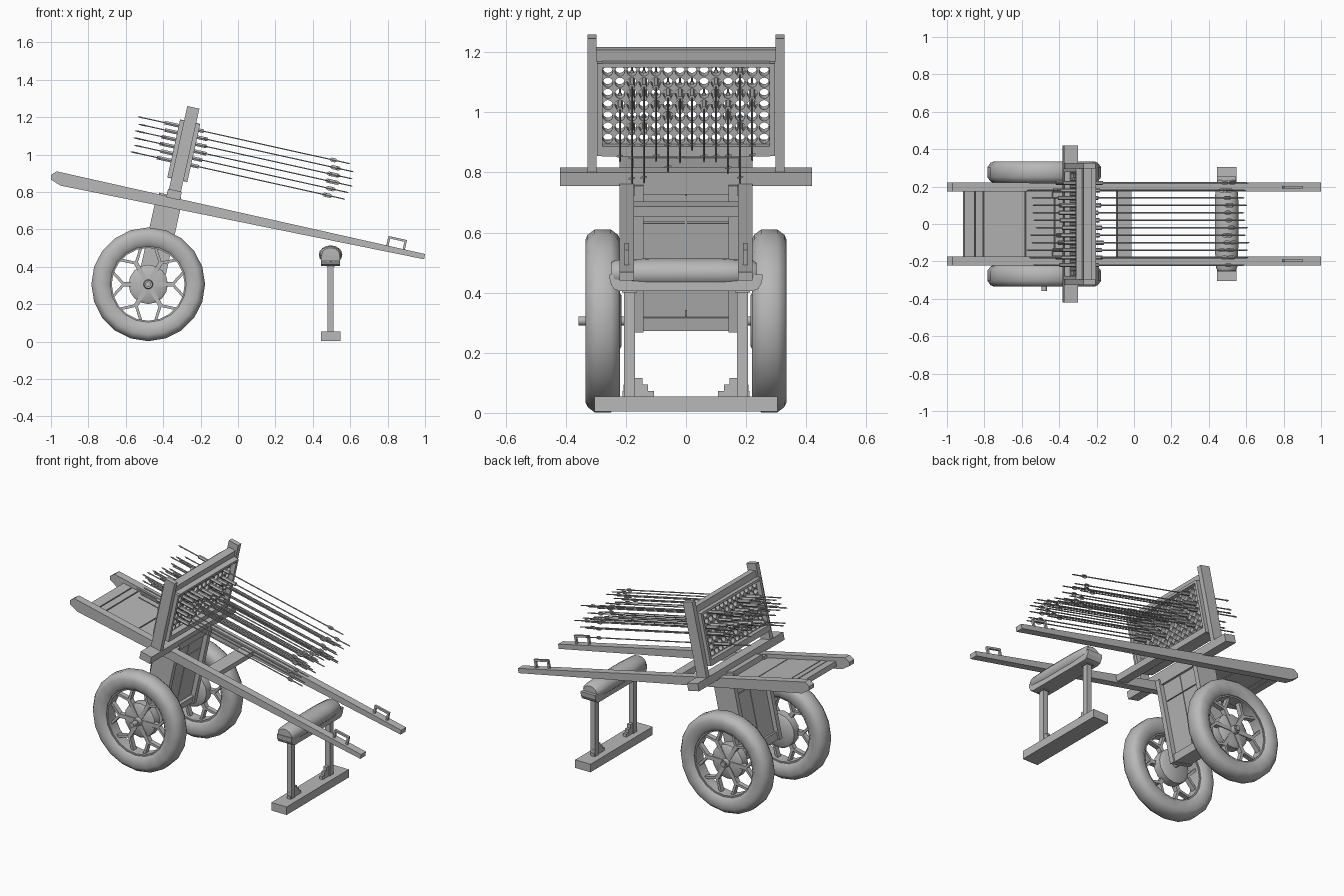
import bpy, bmesh, random
from math import sin, cos, pi, radians
from mathutils import Matrix, Vector

if "Cube" in bpy.data.objects:
    bpy.data.objects.remove(bpy.data.objects["Cube"])
random.seed(4)

grey = bpy.data.materials.new("weathered grey")
grey.use_nodes = True
colour = (0.48, 0.48, 0.48, 1)
grey.diffuse_color = colour
grey.node_tree.nodes["Principled BSDF"].inputs["Base Color"].default_value = colour

TILT = Matrix.Rotation(radians(12.5), 4, 'Y')
RACK = Matrix.Translation((-0.342, 0, 0.786)) @ TILT   # tilted frame of rack and column
LEVEL = Matrix.Identity(4)


def finish(name, bm, frame=LEVEL, smooth=False):
    bmesh.ops.recalc_face_normals(bm, faces=bm.faces)
    mesh = bpy.data.meshes.new(name)
    bm.to_mesh(mesh)
    bm.free()
    mesh.materials.append(grey)
    obj = bpy.data.objects.new(name, mesh)
    bpy.context.collection.objects.link(obj)
    obj.matrix_world = frame
    if smooth:
        bpy.ops.object.select_all(action='DESELECT')
        obj.select_set(True)
        bpy.context.view_layer.objects.active = obj
        bpy.ops.object.shade_smooth_by_angle(angle=radians(40))
    return obj


def add_box(bm, centre, size, turn=LEVEL):
    m = Matrix.Translation(centre) @ turn @ Matrix.Diagonal((*size, 1))
    bmesh.ops.create_cube(bm, size=1, matrix=m)


def box(name, centre, size, frame=LEVEL):
    bm = bmesh.new()
    add_box(bm, centre, size)
    return finish(name, bm, frame)


def add_prism(bm, outline, depth):
    # Sweeps a closed outline of 3D points along the depth vector
    a = [bm.verts.new(p) for p in outline]
    b = [bm.verts.new(Vector(p) + Vector(depth)) for p in outline]
    bm.faces.new(a)
    bm.faces.new(b)
    for i in range(len(a)):
        j = (i + 1) % len(a)
        bm.faces.new((a[i], a[j], b[j], b[i]))


def add_lathe(bm, profile, sides, place, closed=False):
    # Profile holds (distance along axis, radius); place maps (along, p, q) to a point
    rings = [[bm.verts.new(place(d, r * cos(2 * pi * k / sides), r * sin(2 * pi * k / sides)))
              for k in range(sides)] for d, r in profile]
    pairs = list(zip(rings, rings[1:]))
    if closed:
        pairs.append((rings[-1], rings[0]))
    else:
        bm.faces.new(rings[0])
        bm.faces.new(rings[-1])
    for a, b in pairs:
        for k in range(sides):
            n = (k + 1) % sides
            bm.faces.new((a[k], a[n], b[n], b[k]))


# Long shafts with staple handles
for side, s in (("left", 1), ("right", -1)):
    bm = bmesh.new()
    outline = [(-1, .89), (-.97, .91), (1, .468), (.995, .44), (-.95, .834), (-1, .866)]
    add_prism(bm, [(x, s * .197 - .024, z) for x, z in outline], (0, .048, 0))
    finish(side + "_shaft", bm)
    bm = bmesh.new()
    for x in (-.045, .045):
        add_box(bm, (x, 0, .02), (.012, .014, .06))
    add_box(bm, (0, 0, .05), (.102, .014, .012))
    finish(side + "_handle", bm, Matrix.Translation((.842, s * .197, .499)) @ TILT)

# Planked bed and cross members
bed = Matrix.Translation((-.64, 0, .797)) @ TILT
bm = bmesh.new()
edges = (-.28, -.218, -.172, .058, .28)
for a, b in zip(edges, edges[1:]):
    add_box(bm, ((a + b) / 2, 0, 0), (b - a - .006, .346, .03))
finish("bed_planks", bm, bed)
box("cross_brace", (0, 0, 0), (.075, .35, .036), Matrix.Translation((-.055, 0, .678)) @ TILT)
box("rack_crossbar", (0, 0, 0), (.075, .84, .046), RACK)

# Column under the bed
for side, s in (("left", 1), ("right", -1)):
    box(side + "_column_board", (-.02, s * .157, -.27), (.14, .03, .5), RACK)
bm = bmesh.new()
for u, h in ((-.1, .1), (-.315, .32)):
    for s in (-1, 1):
        add_box(bm, (-.02, s * .073, u), (.085, .142, h))
for u in (-.03, -.495):
    add_box(bm, (-.02, 0, u), (.12, .29, .045))
finish("column_panels", bm, RACK)

# Rack posts, rails and panel frame
for side, s in (("left", 1), ("right", -1)):
    box(side + "_rack_post", (0, s * .312, .235), (.066, .03, .485), RACK)
    box(side + "_panel_stile", (0, s * .287, .24), (.11, .018, .315), RACK)
box("rack_top_rail", (0, 0, .417), (.045, .6, .04), RACK)
for name, u, h in (("panel_bottom_rail", .098, .034), ("panel_top_rail", .392, .014)):
    box(name, (0, 0, u), (.11, .56, h), RACK)

# Perforated panel: one square cell with a round hole, repeated
PITCH_Y, PITCH_U, ROWS, COLS = .04, .0382, 7, 14
bm = bmesh.new()
for row in range(ROWS):
    for col in range(COLS):
        y, u = (col - 6.5) * PITCH_Y, .25 + (row - 3) * PITCH_U
        loops = []
        for v, inner in ((-.025, 0), (-.025, 1), (.025, 1), (.025, 0)):
            ring = []
            for k in range(16):
                c, d = cos(k * pi / 8), sin(k * pi / 8)
                m = max(abs(c), abs(d)) * 2
                p = (.0165 * c, .0165 * d) if inner else (PITCH_Y * c / m, PITCH_U * d / m)
                ring.append(bm.verts.new((v, y + p[0], u + p[1])))
            loops.append(ring)
        for a, b in zip(loops, loops[1:]):
            for k in range(16):
                n = (k + 1) % 16
                bm.faces.new((a[k], a[n], b[n], b[k]))
bmesh.ops.remove_doubles(bm, verts=bm.verts, dist=.0005)
finish("perforated_panel", bm, RACK)

# Arrows with charge tubes and crossed fletching
ARROW = [(-.26, .002), (-.245, .005), (-.23, .0035), (-.115, .0035), (-.115, .011), (.1, .011),
         (.1, .0035), (.89, .0035), (.9, .002)]
CHANCE = (.2, .5, .65, .6, .35, .12)
bm = bmesh.new()
for row, chance in enumerate(CHANCE):
    for col in range(1, COLS - 1):
        if random.random() > chance:
            continue
        y, u = (col - 6.5) * PITCH_Y, .25 + (row - 2) * PITCH_U
        slip = random.uniform(-.02, .025)
        add_lathe(bm, ARROW, 6, lambda d, p, q: (d + slip, y + p, u + q))
        for size in ((.011, .0015), (.0015, .011)):
            outline = [(d + slip + .81, y + size[0] * w, u + size[1] * w)
                       for d, w in ((-.025, 0), (-.01, 1), (.01, 1), (.025, 0), (.01, -1), (-.01, -1))]
            bm.faces.new([bm.verts.new(p) for p in outline])
finish("arrows", bm, RACK)

# Wheels: tyre, rim, forked spokes and hub
TYRE = [(-.058, .225), (-.058, .27), (-.05, .287), (-.027, .304), (.027, .304), (.05, .287),
        (.058, .27), (.058, .225), (.04, .203), (-.04, .203)]
RIM = [(-.035, .195), (-.035, .208), (.035, .208), (.035, .195)]
HUB = [(-.062, .085), (-.05, .105), (.0, .105), (.01, .09), (.012, .026), (.04, .022)]


def add_spoke(bm, a, b, width):
    a, b = Vector((a[0], 0, a[1])), Vector((b[0], 0, b[1]))
    d = b - a
    turn = d.to_track_quat('X', 'Z').to_matrix().to_4x4()
    add_box(bm, (a + b) / 2, (d.length, .03, width), turn)


def polar(r, angle):
    return r * cos(angle), r * sin(angle)


for side, s in (("left", 1), ("right", -1)):
    frame = Matrix.Translation((-.48, s * .277, .306))
    place = lambda d, p, q: (p, s * d, q)
    bm = bmesh.new()
    add_lathe(bm, TYRE, 20, place, closed=True)
    finish(side + "_tyre", bm, frame, smooth=True)
    bm = bmesh.new()
    add_lathe(bm, RIM, 20, place, closed=True)
    finish(side + "_rim", bm, frame, smooth=True)
    bm = bmesh.new()
    for k in range(6):
        a = k * pi / 3
        add_spoke(bm, polar(.02, a), polar(.14, a), .024)
        for fork in (-.33, .33):
            add_spoke(bm, polar(.13, a), polar(.2, a + fork), .015)
    finish(side + "_spokes", bm, frame)
    bm = bmesh.new()
    add_lathe(bm, HUB, 16, place)
    finish(side + "_hub", bm, frame, smooth=True)
bm = bmesh.new()
add_lathe(bm, [(-.357, .015), (.325, .015)], 12, lambda d, p, q: (p - .48, d, q + .306))
finish("axle", bm, smooth=True)

# Prop stand: foot, posts with stepped brackets, cradle and bolster
box("stand_foot", (.495, 0, .029), (.105, .61, .05))
for side, s in (("left", 1), ("right", -1)):
    box(side + "_stand_post", (.495, s * .188, .23), (.032, .036, .37))
    box(side + "_post_cap", (.495, s * .188, .415), (.045, .05, .03))
    bm = bmesh.new()
    for i in range(3):
        add_box(bm, (.495, s * (.175 - .008 * i), .105 - .022 * i), (.022, .06 + .022 * i, .023))
    finish(side + "_stand_bracket", bm)
bm = bmesh.new()
half = [(.22, .405), (.24, .412), (.253, .435), (.255, .46)]
outline = half + [(-y, z) for y, z in reversed(half)]
add_prism(bm, [(.445, y, z) for y, z in outline], (.1, 0, 0))
finish("stand_cradle", bm)
bm = bmesh.new()
roll = [(-.25, .75), (-.235, .9), (-.12, 1), (.12, 1), (.22, .9), (.235, .7)]
add_lathe(bm, roll, 16, lambda d, p, q: (.495 + .063 * p, d, .464 + .05 * q))
finish("stand_bolster", bm, smooth=True)
